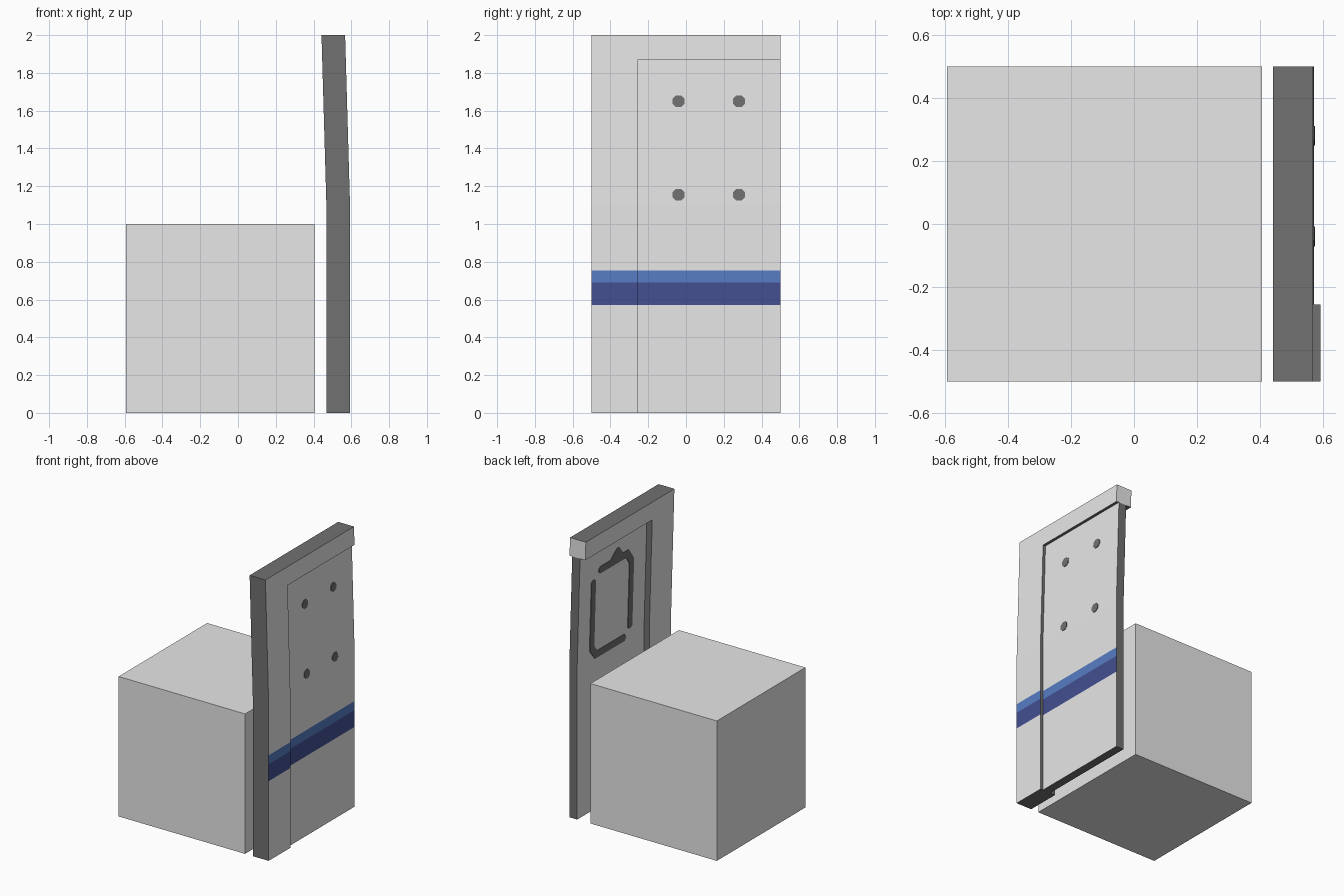
import bpy, bmesh, math

if "Cube" in bpy.data.objects:
    bpy.data.objects.remove(bpy.data.objects["Cube"], do_unlink=True)


def material(name, r, g, b):
    m = bpy.data.materials.new(name)
    m.use_nodes = True
    m.diffuse_color = (r, g, b, 1)
    m.node_tree.nodes["Principled BSDF"].inputs["Base Color"].default_value = (r, g, b, 1)
    return m


GREY, DARK, NAVY, BLUE = range(4)
MATS = [material("light grey", 0.8, 0.8, 0.8),
        material("dark grey", 0.165, 0.165, 0.165),
        material("navy blue", 0.057, 0.08, 0.285),
        material("mid blue", 0.096, 0.203, 0.547)]

BEND, TOP, HEADER = 1.1, 2.0, 1.87
STRIPE = (0.57, 0.69, 0.755)
SPLIT = -0.255          # where the front post meets the recessed panel
PANEL_IN, PANEL_OUT = 0.51, 0.572


def lean(z):
    """Inward tilt of the door above the bend."""
    return -0.026 * max(0, z - BEND) / (TOP - BEND)


def finish(name, bm, rule):
    bmesh.ops.recalc_face_normals(bm, faces=bm.faces[:])
    bm.normal_update()
    for f in bm.faces:
        f.material_index = rule(f)
    me = bpy.data.meshes.new(name)
    bm.to_mesh(me)
    bm.free()
    for m in MATS:
        me.materials.append(m)
    ob = bpy.data.objects.new(name, me)
    bpy.context.collection.objects.link(ob)
    return ob


def slab(bm, x0, x1, y0, y1, levels):
    """Stack of rectangular rings that follows the lean."""
    rings = []
    for z in levels:
        d = lean(z)
        rings.append([bm.verts.new((x + d, y, z))
                      for x, y in ((x0, y0), (x1, y0), (x1, y1), (x0, y1))])
    bm.faces.new(rings[0])
    bm.faces.new(rings[-1])
    for a, b in zip(rings, rings[1:]):
        for i in range(4):
            j = (i + 1) % 4
            bm.faces.new((a[i], a[j], b[j], b[i]))


def door_colour(f):
    c, n = f.calc_center_median(), f.normal
    if abs(n.x) < 0.9:
        header_end = n.y > 0.9 and c.z > HEADER
        return GREY if header_end else DARK
    if n.x > 0 and STRIPE[0] < c.z < STRIPE[2]:
        return NAVY if c.z < STRIPE[1] else BLUE
    return GREY


# Plain block beside the door
bm = bmesh.new()
bmesh.ops.create_cube(bm, size=1)
bmesh.ops.translate(bm, verts=bm.verts[:], vec=(-0.094, 0, 0.5))
finish("block", bm, lambda f: GREY)

# Door frame: front post and header joined into one shell
bm = bmesh.new()
slab(bm, 0.468, 0.593, -0.5, SPLIT, (0, *STRIPE, BEND, HEADER, TOP))
slab(bm, 0.468, 0.593, SPLIT, 0.5, (HEADER, TOP))
inner = [f for f in bm.faces
         if abs(f.calc_center_median().y - SPLIT) < 0.001 and f.calc_center_median().z > HEADER]
bmesh.ops.delete(bm, geom=inner, context='FACES')
bmesh.ops.remove_doubles(bm, verts=bm.verts[:], dist=0.0005)
finish("door_frame", bm, door_colour)

# Recessed panel
bm = bmesh.new()
slab(bm, PANEL_IN, PANEL_OUT, SPLIT, 0.5, (0, *STRIPE, BEND, HEADER))
finish("door_panel", bm, door_colour)


def stroke(bm, face_x, radius, ends):
    """Thin octagon-ended plate on a panel face, between (y, z) points."""
    pts = []
    for y, z in ends:
        for k in range(8):
            a = math.pi * (k + 0.5) / 4
            v, w = y + radius * math.cos(a), z + radius * math.sin(a)
            pts += [bm.verts.new((face_x + lean(w) + d, v, w)) for d in (-0.004, 0.004)]
    res = bmesh.ops.convex_hull(bm, input=pts)
    loose = {g for g in res["geom_interior"] + res["geom_unused"]
             if isinstance(g, bmesh.types.BMVert)}
    bmesh.ops.delete(bm, geom=list(loose), context='VERTS')


# Four bolts on the outside
bm = bmesh.new()
for y in (-0.04, 0.28):
    for z in (1.155, 1.65):
        stroke(bm, PANEL_OUT, 0.034, [(y, z)])
finish("bolts", bm, lambda f: DARK)

# Broken loop marking on the inside
bm = bmesh.new()
paths = [[(0.34, 1.63), (0.34, 1.16), (0.29, 1.1), (-0.02, 1.1)],
         [(-0.09, 1.17), (-0.09, 1.63), (-0.04, 1.7), (0.26, 1.7)],
         [(0.12, 1.72), (0.07, 1.76)],
         [(0.07, 1.76), (0.04, 1.72)]]
for path in paths:
    for a, b in zip(path, path[1:]):
        stroke(bm, PANEL_IN, 0.027, [a, b])
finish("inner_loop", bm, lambda f: DARK)
